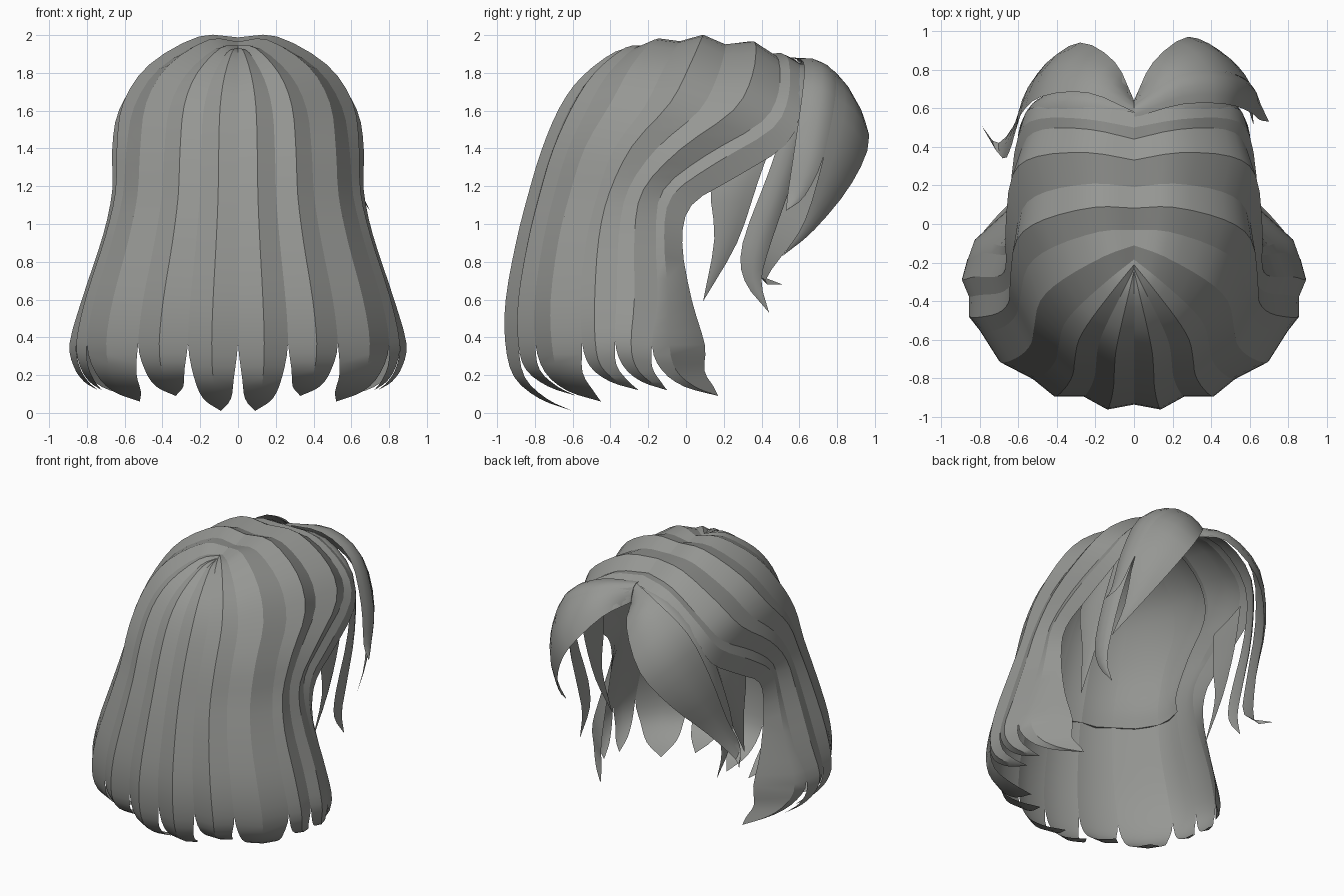
import bpy, bmesh, math
from mathutils import Vector as V

if "Cube" in bpy.data.objects:
    bpy.data.objects.remove(bpy.data.objects["Cube"])

hair = bpy.data.materials.new("hair_grey")
hair.diffuse_color = (0.305, 0.31, 0.295, 1)
hair.use_nodes = True
hair.node_tree.nodes["Principled BSDF"].inputs["Base Color"].default_value = hair.diffuse_color


def spline(pts, n):
    """Catmull-Rom sampling, n steps per span."""
    p = [2 * pts[0] - pts[1]] + pts + [2 * pts[-1] - pts[-2]]
    out = []
    for i in range(1, len(p) - 2):
        a, b, c, d = p[i - 1:i + 3]
        for k in range(n):
            t = k / n
            out.append(0.5 * (2 * b + (c - a) * t + (2 * a - 5 * b + 4 * c - d) * t * t
                              + (3 * b - a - 3 * c + d) * t ** 3))
    return out + [pts[-1].copy()]


def outward(p):
    """Direction away from the middle of the head."""
    return (p - V((0, 0.05, min(p.z, 1.2)))).normalized()


# cross-sections (position between edges, bulge): hard ridge for long locks, soft for the fringe
RIDGE = [(0, 0), (0.5, 0.18), (1, 0), (0.5, 0.1)]
FRONT_RIDGE = [(0, 0), (0.65, 0.14), (1, 0), (0.6, 0.06)]
SOFT = [(0, 0), (0.25, 0.12), (0.55, 0.16), (0.8, 0.1), (1, 0), (0.5, 0.07)]


def lock(name, edge_a, edge_b, tip=None, section=SOFT, mirror=False, bulge=1.0, steps=3):
    """Closed strand lofted between two edge curves, ending in a point or cut straight."""
    end = [tip] if tip else []
    a, b = spline(edge_a + end, steps), spline(edge_b + end, steps)
    bm = bmesh.new()
    rings = []
    for p, q in zip(a, b):
        w = (q - p).length
        o = outward((p + q) / 2)
        rings.append([bm.verts.new(p.lerp(q, t) + o * w * h * bulge) for t, h in section])
    n = len(section)
    for r, s in zip(rings, rings[1:]):
        for i in range(n):
            bm.faces.new((r[i], r[(i + 1) % n], s[(i + 1) % n], s[i]))
    bm.faces.new(rings[0])
    if not tip:
        bm.faces.new(rings[-1])
    bmesh.ops.remove_doubles(bm, verts=bm.verts, dist=0.0008)
    bmesh.ops.recalc_face_normals(bm, faces=bm.faces)
    me = bpy.data.meshes.new(name)
    bm.to_mesh(me)
    bm.free()
    me.materials.append(hair)
    ob = bpy.data.objects.new(name, me)
    bpy.context.collection.objects.link(ob)
    if mirror:
        m = ob.modifiers.new("mirror", "MIRROR")
        m.use_mirror_merge = False
    bpy.ops.object.select_all(action='DESELECT')
    ob.select_set(True)
    bpy.context.view_layer.objects.active = ob
    bpy.ops.object.shade_smooth_by_angle(angle=math.radians(28))


def path(*pts):
    return [V(p) for p in pts]


# guide curves from parting to hem
front = path((0, .58, 1.87), (.26, .61, 1.82), (.5, .61, 1.62), (.58, .53, 1.42), (.61, .25, 1.24),
             (.62, .03, 1.1), (.62, -.02, .9), (.63, .03, .6), (.62, .1, .36))
temple = path((0, .44, 1.9), (.23, .49, 1.87), (.47, .49, 1.7), (.58, .4, 1.54), (.62, .1, 1.36),
              (.63, -.12, 1.18), (.67, -.16, .95), (.78, -.15, .6), (.86, -.18, .36))
side = path((0, -.03, 1.95), (.18, -.04, 1.96), (.42, -.12, 1.82), (.55, -.22, 1.62), (.59, -.38, 1.4),
            (.61, -.47, 1.15), (.67, -.53, .9), (.76, -.56, .6), (.8, -.55, .37))
back = path((0, -.25, 1.93), (0, -.38, 1.9), (0, -.55, 1.76), (0, -.66, 1.6), (0, -.75, 1.38),
            (0, -.82, 1.15), (0, -.88, .9), (0, -.93, .6), (0, -.93, .37))


def between(u):
    """Curve part-way from temple to side, swelling outward."""
    s = 4 * u * (1 - u) * 0.025
    return [p.lerp(q, u) + V((s * p.x / .8, 0, s * .8)) for p, q in zip(temple, side)]


def around(u):
    """Curve part-way round the back on a slightly flattened elliptical sweep."""
    c, s = math.cos(u * math.pi / 2), math.sin(u * math.pi / 2)
    f = 1 - 0.035 * math.sin(u * math.pi)
    return [V((p.x * s * f, (p.y + (q.y - p.y) * c) * f, p.z * s * s + q.z * c * c))
            for p, q in zip(side, back)]


# long locks round the side and back, mirrored
guides = [front, temple, between(.53), side, around(.48), around(.22), back]
tips = path((.58, .17, .09), (.74, -.1, .12), (.72, -.25, .12), (.52, -.45, .06),
            (.33, -.58, .09), (.09, -.6, .01))
for i, tip in enumerate(tips):
    a, b = guides[i], guides[i + 1]
    mid = (a[-1] + b[-1]) / 2
    ends = []
    for e in (a, b):
        p = e[-1].lerp(mid, .2) + (tip - mid) * .12
        p.z = e[-1].z * .5 + tip.z * .5
        q = e[-1].lerp(mid, .45) + (tip - mid) * .52
        q.z = e[-1].z * .18 + tip.z * .82
        ends.append([p, q])
    lock("long_lock_%d" % (i + 1), a + ends[0], b + ends[1], tip,
         RIDGE if i else FRONT_RIDGE, mirror=True, bulge=.75 if i == 3 else 1)

# shorter inner layer lining the crown and back, cut level
for i in range(2, 6):
    inner = []
    for g in guides[i:i + 2]:
        pts = [p - outward(p) * .025 for p in g[:6]]
        for p, q in zip(pts, g):
            p.x = max(p.x, 0) if q.x else 0
        pts.append(pts[-1].lerp(g[6], .45))
        inner.append(pts)
    lock("inner_lock_%d" % (i - 1), inner[0], inner[1], None, RIDGE, mirror=True)

# fringe swept to the right: upper and lower locks
r_mid = path((0, .61, 1.86), (.23, .77, 1.82), (.46, .79, 1.67), (.6, .73, 1.36), (.65, .63, 1.15))
r_top = path((0, .55, 1.88), (.25, .62, 1.86), (.48, .62, 1.73), (.6, .58, 1.44), (.65, .54, 1.17))
r_low = path((0, .64, 1.76), (.1, .84, 1.7), (.28, .97, 1.47), (.43, .88, 1.22), (.56, .68, .97))
lock("fringe_right_upper", r_mid, r_top, V((.7, .53, 1.07)))
lock("fringe_right_lower", r_low, r_mid[:4] + path((.61, .63, 1.02)), V((.62, .51, .83)), bulge=.6)

# long fringe lock swept to the left, hooking outward at its tip
l_low = path((0, .64, 1.76), (-.1, .84, 1.68), (-.28, .94, 1.43), (-.45, .82, 1.18), (-.58, .58, .92),
             (-.7, .42, .7))
l_mid = path((0, .58, 1.88), (-.24, .68, 1.84), (-.48, .66, 1.66), (-.59, .56, 1.34), (-.63, .42, .98),
             (-.68, .34, .77))
lock("fringe_left", l_low, l_mid, V((-.79, .51, .68)), bulge=.7)

# under locks of the fringe on both sides, flicking forward
under_f = path((0, .61, 1.84), (-.24, .68, 1.79), (-.46, .67, 1.6), (-.55, .57, 1.25), (-.57, .45, .9),
               (-.57, .4, .7))
under_b = path((0, .54, 1.86), (-.27, .57, 1.82), (-.52, .54, 1.6), (-.59, .44, 1.28), (-.59, .3, .9),
               (-.57, .31, .7))
lock("fringe_under", under_f, under_b, V((-.56, .44, .53)), mirror=True)

# short locks hanging in front of the ears
ear_f = path((-.53, .48, 1.5), (-.56, .38, 1.22), (-.55, .27, .9))
ear_b = path((-.53, .2, 1.4), (-.58, .13, 1.2), (-.58, .15, .92))
lock("ear_lock", ear_f, ear_b, V((-.54, .09, .59)), mirror=True, bulge=.5)
